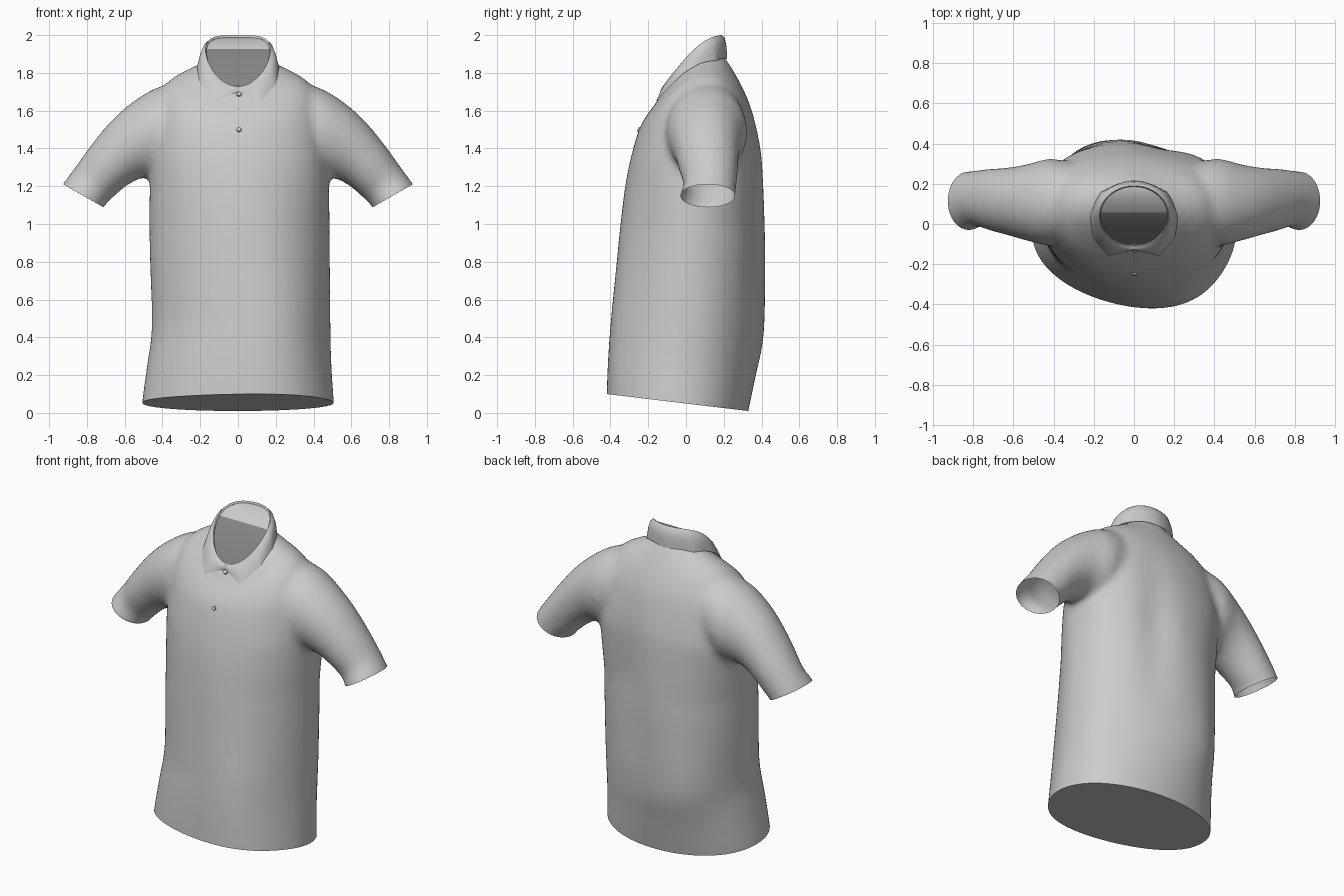
import bpy, bmesh, math
from mathutils import Vector
from mathutils.bvhtree import BVHTree

if "Cube" in bpy.data.objects:
    bpy.data.objects.remove(bpy.data.objects["Cube"])


def material(name, v):
    m = bpy.data.materials.new(name)
    m.diffuse_color = (v, v, v, 1)
    m.use_nodes = True
    m.node_tree.nodes["Principled BSDF"].inputs["Base Color"].default_value = m.diffuse_color
    return m


CLOTH = material("grey_cloth", 0.6)
INSIDE = material("dark_inside", 0.23)


def loft(bm, rings, cap=False, closed=True):
    """Skin a list of equally long point rings."""
    vs = [[bm.verts.new(p) for p in r] for r in rings]
    n = len(rings[0])
    for a, b in zip(vs, vs[1:]):
        for i in range(n if closed else n - 1):
            j = (i + 1) % n
            bm.faces.new((a[i], a[j], b[j], b[i]))
    if cap:
        bm.faces.new(list(reversed(vs[0])))
        bm.faces.new(vs[-1])


def refine(rows, steps=4):
    """Catmull-Rom interpolation between section rows."""
    out = []
    for i in range(len(rows) - 1):
        quad = (rows[max(i - 1, 0)], rows[i], rows[i + 1], rows[min(i + 2, len(rows) - 1)])
        for k in range(steps):
            t = k / steps
            out.append([.5 * (2 * b + (c - a) * t + (2 * a - 5 * b + 4 * c - d) * t * t
                              + (3 * b - a - 3 * c + d) * t ** 3) for a, b, c, d in zip(*quad)])
    return out + [list(rows[-1])]


def finish(name, bm, smooth=True):
    me = bpy.data.meshes.new(name)
    bm.to_mesh(me)
    me.materials.append(CLOTH)
    me.materials.append(INSIDE)
    ob = bpy.data.objects.new(name, me)
    bpy.context.collection.objects.link(ob)
    if smooth:
        bpy.ops.object.select_all(action='DESELECT')
        bpy.context.view_layer.objects.active = ob
        ob.select_set(True)
        bpy.ops.object.shade_smooth_by_angle(angle=math.radians(40))
    return ob


def spow(v, e):
    return math.copysign(abs(v) ** e, v)


def ramp(v, a, b):
    return max(0, min(1, (v - a) / (b - a)))


# Torso sections: front z, front y, back z, back y, left and right half width, side lift
TORSO = [
    (0.00, -.420, -.09, .310, .512, .510, 0),
    (0.10, -.420, 0.01, .330, .508, .508, 0),
    (0.30, -.412, 0.20, .370, .482, .495, 0),
    (0.50, -.397, 0.42, .412, .456, .490, 0),
    (0.80, -.367, 0.80, .420, .466, .487, 0),
    (1.00, -.347, 1.00, .417, .470, .485, 0),
    (1.20, -.322, 1.20, .410, .467, .482, 0),
    (1.35, -.292, 1.40, .395, .460, .470, .02),
    (1.50, -.249, 1.60, .349, .430, .435, .05),
    (1.58, -.205, 1.72, .300, .380, .380, .085),
    (1.63, -.167, 1.80, .257, .280, .280, .085),
    (1.67, -.142, 1.85, .227, .205, .205, .07),
    (1.70, -.120, 1.88, .205, .175, .175, .06),
    (1.73, -.100, 1.91, .190, .155, .155, .05),
]


def torso_ring(zf, yf, zb, yb, xl, xr, lift, n=80):
    pts = []
    boxy = ramp(zb, 1.0, 1.35) * ramp(zb, 1.8, 1.62)
    for i in range(n):
        a = 2 * math.pi * i / n
        c, s = math.cos(a), math.sin(a)
        # slim lower front, broad chest and shoulder blades
        if c > 0:
            c = spow(c, 1.08 - .2 * boxy)
        else:
            c = spow(c, 1 - .36 * boxy - .12 * ramp(zb, .35, .05))
        t = (1 - c) / 2
        y = yf + (yb - yf) * t
        z = zf + (zb - zf) * t + lift * s * s
        x = s * (xr if s > 0 else xl)
        # the cloth hangs slightly twisted, with a soft valley down the back
        twist = ramp(z, 1.5, .5) * (1 if c > 0 else ramp(zb, 0, .4))
        x -= 0.22 * y * twist * c * c
        if c < 0:
            y -= 0.03 * math.exp(-((x - .15) / .1) ** 2) * max(0, 1 - abs(z - 1.1) / .6)
        pts.append((x, y, z))
    return pts


# Sleeve sections: top x, z, bottom x, z, front y, back y
SLEEVE = [
    (.25, 1.765, .25, 1.330, -.05, .290),
    (.42, 1.726, .40, 1.250, -.105, .325),
    (.55, 1.652, .50, 1.245, -.085, .298),
    (.67, 1.548, .57, 1.215, -.058, .282),
    (.78, 1.415, .63, 1.170, -.035, .275),
    (.87, 1.290, .682, 1.120, -.012, .268),
    (.928, 1.21, .713, 1.087, -.035, .262),
    (.978, 1.123, .763, 1.0, -.035, .262),
]


def sleeve_ring(side, tx, tz, bx, bz, yf, yb, n=40):
    pts = []
    for i in range(n):
        a = 2 * math.pi * i / n
        t = (1 + math.cos(a)) / 2
        y = (yf + yb) / 2 + (yb - yf) / 2 * math.sin(a)
        pts.append((side * (bx + (tx - bx) * t), y, bz + (tz - bz) * t))
    return pts


# Shirt body: torso and sleeves fused into one soft cloth surface
bm = bmesh.new()
loft(bm, [torso_ring(*r) for r in refine(TORSO)], cap=True)
for side in (-1, 1):
    loft(bm, [sleeve_ring(side, *r) for r in refine(SLEEVE)], cap=True)
bmesh.ops.recalc_face_normals(bm, faces=bm.faces[:])
base = finish("body_base", bm, smooth=False)
bm.free()
mod = base.modifiers.new("fuse", 'REMESH')
mod.mode = 'VOXEL'
mod.voxel_size = 0.017
mod = base.modifiers.new("soften", 'SMOOTH')
mod.factor = 0.5
mod.iterations = 16
bpy.context.view_layer.update()
ev = base.evaluated_get(bpy.context.evaluated_depsgraph_get())
bm = bmesh.new()
bm.from_mesh(ev.to_mesh())
ev.to_mesh_clear()
bpy.data.objects.remove(base)


def trim(faces, co, no):
    geom = list(faces)
    geom += list({e for f in faces for e in f.edges}) + list({v for f in faces for v in f.verts})
    res = bmesh.ops.bisect_plane(bm, geom=geom, dist=1e-5, plane_co=co, plane_no=no, clear_outer=True)
    return [g for g in res["geom_cut"] if isinstance(g, bmesh.types.BMEdge)]


def face_z(f, up):
    f.normal_update()
    if (f.normal.z > 0) != up:
        f.normal_flip()


# Open sleeve ends
for side in (-1, 1):
    part = [f for f in bm.faces if f.calc_center_median().x * side > 0.57]
    trim(part, (side * .925, 0, 1.21), (side * .496, 0, -.868))

# Slanted hem with a closed underside
edges = trim(bm.faces[:], (0, -.42, .10), (0, -.12, -1))
for f in bmesh.ops.edgenet_fill(bm, edges=edges)["faces"]:
    face_z(f, False)
    f.material_index = 0
bm.normal_update()
tree = BVHTree.FromBMesh(bm)


# Neck hole below the collar
def in_neck(p):
    return p.z > 1.6 and (p.x / .148) ** 2 + ((p.y - .045) / .137) ** 2 < 1


bmesh.ops.delete(bm, geom=[f for f in bm.faces if in_neck(f.calc_center_median())], context='FACES')
finish("shirt_body", bm)
bm.free()


# Collar: inner band, top rim, and a folded leaf with two front points
def rim(a, scale=1.0, dz=0.0):
    y = -.15 * math.cos(a)
    t = (y + .15) / .30
    z = 1.73 + .27 * (1 - (1 - t) ** 1.8) + dz
    return Vector((.172 * math.sin(a) * scale, .04 + y * scale, z))


LEAF = [(0, 0, -.15, 1.715), (30, .125, -.16, 1.648), (60, .205, -.08, 1.755),
        (90, .215, .04, 1.825), (135, .165, .16, 1.865), (180, 0, .218, 1.872)]


def leaf_edge(a):
    d = math.degrees(a)
    side = 1
    if d > 180:
        d, side = 360 - d, -1
    for p, q in zip(LEAF, LEAF[1:]):
        if d <= q[0] + 1e-4:
            v = Vector(p[1:]).lerp(Vector(q[1:]), (d - p[0]) / (q[0] - p[0]))
            break
    v.x *= side
    loc, nor, _, _ = tree.find_nearest(v)
    return loc + nor * 0.006


angles = [2 * math.pi * i / 72 for i in range(72)]
bottom = [leaf_edge(a) for a in angles]


def leaf_mid(t, out):
    return [rim(a).lerp(b, t) + Vector((math.sin(a), -math.cos(a), 0)) * out
            for a, b in zip(angles, bottom)]


bm = bmesh.new()
loft(bm, [[rim(a, .97, -.012) for a in angles], [rim(a) for a in angles],
          leaf_mid(.12, .012), leaf_mid(.45, .012), leaf_mid(.75, .006), bottom])
bmesh.ops.recalc_face_normals(bm, faces=bm.faces[:])
finish("collar", bm)
bm.free()

# Neck lining: light strip at the back, dark further down
bm = bmesh.new()
half = [math.pi * (i + .3) / 36 for i in range(36)]
loft(bm, [[rim(s * a * k, .97, -.012) for s, k in ((1, 1), (-1, 1))] for a in half], closed=False)
for f in bm.faces:
    face_z(f, True)
    f.material_index = 0 if f.calc_center_median().y > .06 else 1
finish("neck_lining", bm)
bm.free()

# Front buttons
for i, z in enumerate((1.685, 1.50)):
    loc, nor, _, _ = tree.ray_cast(Vector((.005, -1, z)), Vector((0, 1, 0)))
    if loc is None:
        continue
    bm = bmesh.new()
    bmesh.ops.create_cone(bm, cap_ends=True, segments=16, radius1=.014, radius2=.012, depth=.009)
    ob = finish("button_%d" % (i + 1), bm)
    bm.free()
    ob.location = loc + nor * .003
    ob.rotation_euler = nor.to_track_quat('Z', 'Y').to_euler()
